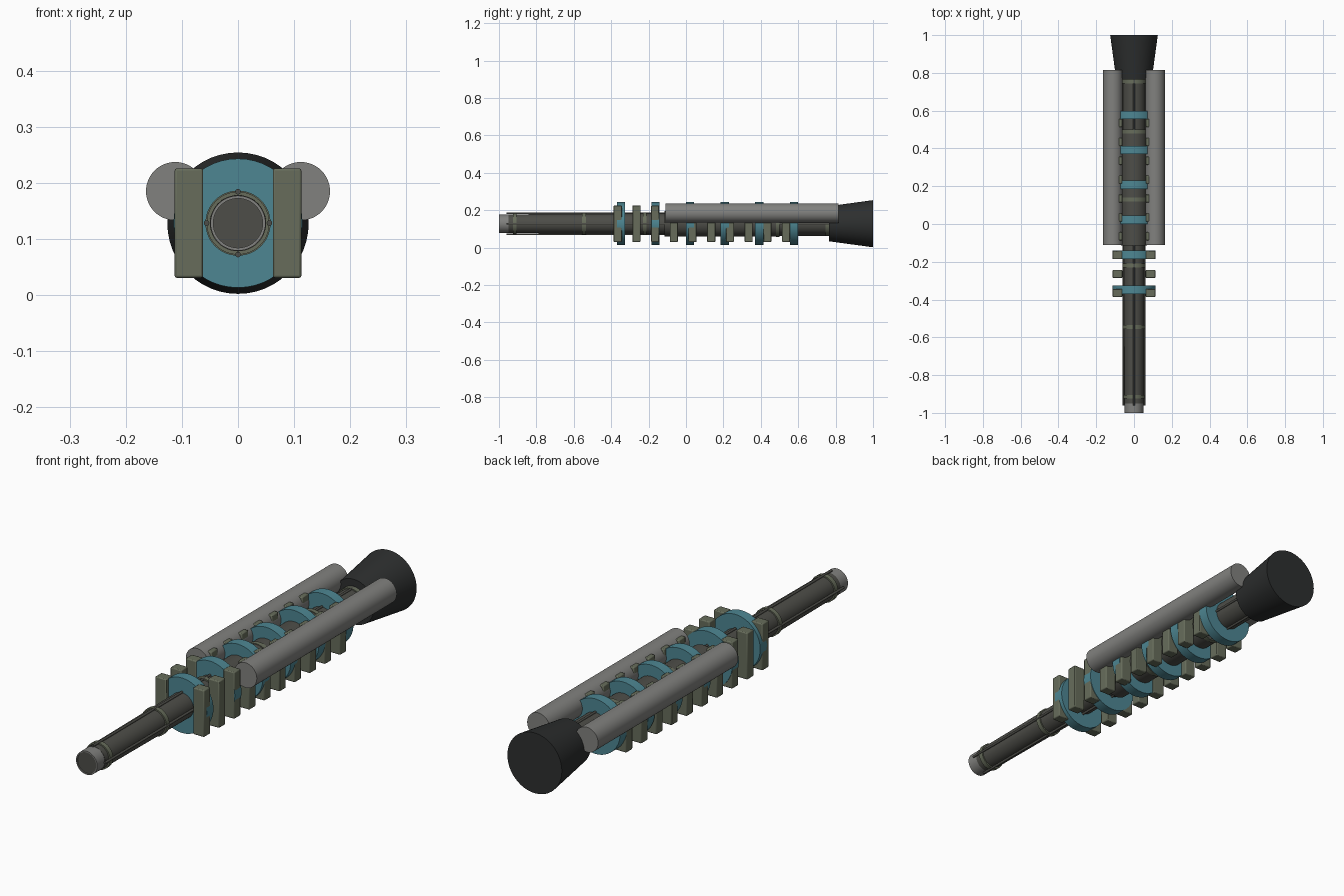
import bpy, math

if "Cube" in bpy.data.objects:
    bpy.data.objects.remove(bpy.data.objects["Cube"])

ZC = 0.128  # height of the main axis


def material(name, r, g, b):
    m = bpy.data.materials.new(name)
    m.diffuse_color = (r, g, b, 1)
    m.use_nodes = True
    m.node_tree.nodes["Principled BSDF"].inputs["Base Color"].default_value = m.diffuse_color
    return m


OLIVE = material("olive", 0.135, 0.152, 0.105)
TEAL = material("teal", 0.075, 0.24, 0.29)
DARK = material("dark_metal", 0.075, 0.075, 0.065)
BLACK = material("charcoal", 0.026, 0.028, 0.028)
GREY = material("light_grey", 0.22, 0.22, 0.21)


def finish(ob, name, mat, smooth=True):
    ob.name = name
    ob.data.materials.append(mat)
    if smooth:
        bpy.ops.object.shade_smooth_by_angle(angle=math.radians(35))
    return ob


def cone(name, y0, y1, r0, r1, mat, x=0, z=ZC, sides=48):
    """Round solid along y, radius r0 at y0 and r1 at y1."""
    bpy.ops.mesh.primitive_cone_add(vertices=sides, radius1=r0, radius2=r1, depth=y1 - y0,
                                    location=(x, (y0 + y1) / 2, z),
                                    rotation=(-math.pi / 2, 0, 0))
    return finish(bpy.context.object, name, mat)


def lathe(name, profile, mat, sides=48):
    """Closed (radius, y) profile swept around the main axis."""
    n = len(profile)
    verts, faces = [], []
    for i in range(sides):
        a = 2 * math.pi * i / sides
        verts += [(r * math.cos(a), y, ZC + r * math.sin(a)) for r, y in profile]
        for j in range(n):
            k, i2 = (j + 1) % n, (i + 1) % sides
            faces.append((i * n + j, i * n + k, i2 * n + k, i2 * n + j))
    me = bpy.data.meshes.new(name)
    me.from_pydata(verts, [], faces)
    ob = bpy.data.objects.new(name, me)
    bpy.context.collection.objects.link(ob)
    bpy.ops.object.select_all(action='DESELECT')
    bpy.context.view_layer.objects.active = ob
    ob.select_set(True)
    bpy.ops.object.mode_set(mode='EDIT')
    bpy.ops.mesh.select_all(action='SELECT')
    bpy.ops.mesh.normals_make_consistent(inside=False)
    bpy.ops.object.mode_set(mode='OBJECT')
    return finish(ob, name, mat)


def ring(name, y, width, r_in, r_out, mat):
    a, b = y - width / 2, y + width / 2
    return lathe(name, [(r_in, a), (r_out, a), (r_out, b), (r_in, b)], mat)


# central spine, thicker amidships
cone("spine", -0.996, 0.80, 0.046, 0.046, DARK)
cone("forward_hull", -0.95, -0.10, 0.05, 0.055, DARK)
cone("mid_hull", -0.115, 0.50, 0.068, 0.068, DARK)
cone("rear_hull", 0.49, 0.80, 0.059, 0.059, DARK)
ring("nose_rim", -0.975, 0.05, 0.044, 0.049, GREY)

# thin rods running along four sides
for i in range(4):
    a = i * math.pi / 2
    dx, dz = math.cos(a), math.sin(a)
    cone(f"forward_rod_{i}", -0.96, 0.0, 0.005, 0.005, DARK,
         x=0.056 * dx, z=ZC + 0.056 * dz, sides=12)
    cone(f"rear_rod_{i}", 0.48, 0.78, 0.005, 0.005, DARK,
         x=0.06 * dx, z=ZC + 0.06 * dz, sides=12)

# olive clamp bands
for i, (y, r) in enumerate([(-0.915, 0.056), (-0.545, 0.058), (-0.22, 0.06),
                            (0.13, 0.071), (0.49, 0.071), (0.755, 0.064)]):
    ring(f"clamp_band_{i}", y, 0.02, 0.045, r, OLIVE)

# teal habitat rings
for i in range(6):
    ring(f"habitat_ring_{i}", -0.348 + 0.185 * i, 0.044, 0.045, 0.115, TEAL)

# paired side slabs
for i in range(10):
    for side, s in (("left", -1), ("right", 1)):
        bpy.ops.mesh.primitive_cube_add(size=1, location=(s * 0.0875, -0.365 + 0.1 * i, ZC))
        ob = bpy.context.object
        ob.scale = (0.051, 0.043, 0.195)
        bpy.ops.object.transform_apply(location=False, rotation=False, scale=True)
        bev = ob.modifiers.new("bevel", 'BEVEL')
        bev.width, bev.segments = 0.004, 2
        finish(ob, f"cargo_slab_{side}_{i}", OLIVE)

# long side tanks
for side, s in (("left", -1), ("right", 1)):
    cone(f"tank_{side}", -0.11, 0.815, 0.052, 0.052, GREY, x=s * 0.112, z=0.185)

# flared engine bell
cone("engine_bell", 0.765, 1.0, 0.094, 0.126, BLACK)
